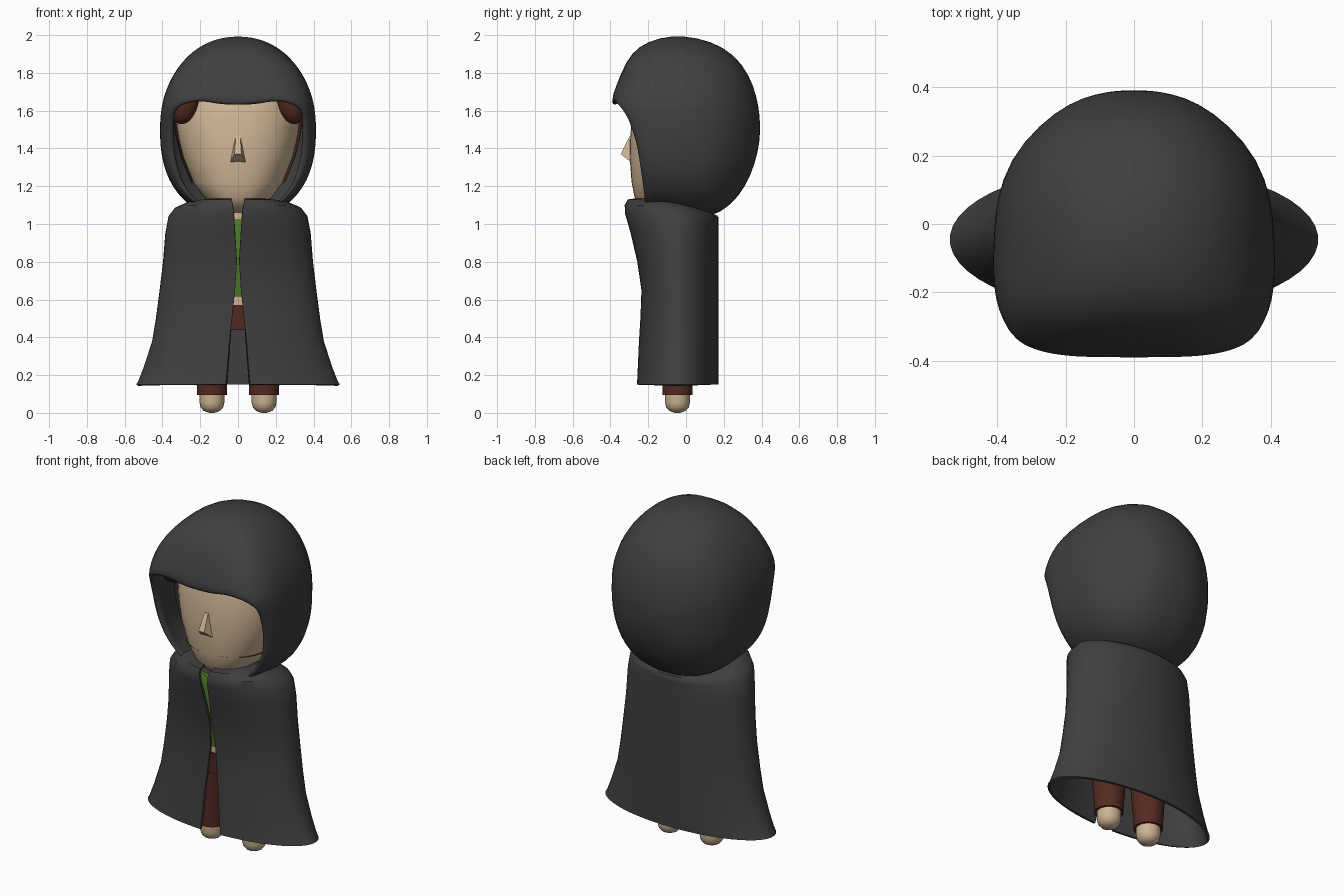
import bpy, bmesh, math
from mathutils import Vector

if "Cube" in bpy.data.objects:
    bpy.data.objects.remove(bpy.data.objects["Cube"])


def material(name, rgb):
    m = bpy.data.materials.new(name)
    m.diffuse_color = (*rgb, 1)
    m.use_nodes = True
    m.node_tree.nodes["Principled BSDF"].inputs["Base Color"].default_value = m.diffuse_color
    return m


GREY = material("charcoal cloth", (0.05, 0.05, 0.05))
SKIN = material("skin", (0.62, 0.46, 0.30))
BROWN = material("dark brown", (0.09, 0.023, 0.015))
GREEN = material("green cloth", (0.075, 0.21, 0.02))


def finish(bm, name, mat, angle=40, mods=()):
    bmesh.ops.recalc_face_normals(bm, faces=bm.faces)
    mesh = bpy.data.meshes.new(name)
    bm.to_mesh(mesh)
    bm.free()
    mesh.materials.append(mat)
    ob = bpy.data.objects.new(name, mesh)
    bpy.context.collection.objects.link(ob)
    bpy.ops.object.select_all(action='DESELECT')
    ob.select_set(True)
    bpy.context.view_layer.objects.active = ob
    for kind, settings in mods:
        mod = ob.modifiers.new(kind, kind)
        for key, value in settings.items():
            setattr(mod, key, value)
        bpy.ops.object.modifier_apply(modifier=mod.name)
    if angle:
        bpy.ops.object.shade_smooth_by_angle(angle=math.radians(angle))
    return ob


def skin_rings(rings, closed=True, caps=(True, True)):
    """Bridge equal-length rings of points into a surface."""
    bm = bmesh.new()
    rows = [[bm.verts.new(p) for p in ring] for ring in rings]
    n = len(rows[0])
    for a, b in zip(rows, rows[1:]):
        for i in range(n if closed else n - 1):
            j = (i + 1) % n
            bm.faces.new((a[i], a[j], b[j], b[i]))
    for row, cap in zip((rows[0], rows[-1]), caps):
        if cap:
            bm.faces.new(row)
    return bm


def power(v, e):
    return math.copysign(abs(v) ** (2 / e), v)


def upright(rows, x=0, e=2, n=32):
    """Horizontal rings from rows of height, half width, front y, back y."""
    out = []
    for z, w, yf, yb in rows:
        ang = [2 * math.pi * i / n for i in range(n)]
        out.append([(x + w * power(math.cos(a), e),
                     (yf + yb) / 2 + (yb - yf) / 2 * power(math.sin(a), e), z) for a in ang])
    return out


# Hood: arches from the back of the head to the rim, then rolled inside
# top y, bottom y, half width, top z, bottom z, upper exponent, brow peak
hood_rows = [
    (.392, .392, .04, 1.54, 1.46, 2, 0),
    (.385, .38, .11, 1.62, 1.38, 2, 0),
    (.36, .35, .19, 1.73, 1.27, 2, 0),
    (.30, .28, .28, 1.85, 1.14, 2.1, 0),
    (.20, .18, .365, 1.94, 1.055, 2.1, 0),
    (.06, .08, .405, 1.99, 1.03, 2.1, 0),
    (-.08, 0, .412, 2.0, 1.03, 2.1, .1),
    (-.20, -.07, .415, 1.97, 1.04, 2.2, .2),
    (-.29, -.13, .41, 1.91, 1.05, 2.5, .5),
    (-.345, -.18, .40, 1.80, 1.05, 3, .8),
    (-.395, -.205, .375, 1.69, 1.05, 3.6, 1),
    (-.39, -.21, .355, 1.655, 1.05, 4, 1),
    (-.36, -.195, .335, 1.655, 1.05, 4, 1),
    (-.31, -.16, .35, 1.71, 1.05, 3.5, .8),
    (-.10, -.05, .37, 1.90, 1.06, 2.5, .2),
]


def hood_ring(yt, yb, w, zt, zb, e, k, n=48):
    zm = 1.5
    pts = []
    for i in range(n):
        a = 2 * math.pi * (i + .5) / n
        c, s = math.cos(a), math.sin(a)
        ee, h = (e, zt - zm) if s > 0 else (2.4, zm - zb)
        x, z = w * power(c, ee), zm + h * power(s, ee)
        u = min(1, max(0, (z - zb) / (zt - zb)))
        y = yb + (yt - yb) * ((1 - k) * u + k * (.45 * u + .55 * u ** 6))
        if s > 0 and k == 1:  # dip in the middle of the brow
            z -= .045 * math.exp(-(x / .12) ** 2)
        pts.append((x, y, z))
    return pts


finish(skin_rings([hood_ring(*r) for r in hood_rows], caps=(True, False)), "hood", GREY, 60,
       [("SUBSURF", {"levels": 1})])

# Cloak: flared wrap, split down the front
# height, half width, front y, back y, half gap
cloak_rows = [
    (.15, .54, -.262, .172, .065), (.17, .528, -.26, .172, .063),
    (.25, .497, -.256, .172, .055), (.38, .455, -.25, .172, .045),
    (.50, .435, -.242, .172, .032), (.65, .415, -.236, .172, .016),
    (.80, .397, -.258, .172, .006), (.95, .385, -.293, .172, .015),
    (1.05, .368, -.322, .172, .022), (1.10, .335, -.326, .172, .028),
    (1.13, .27, -.31, .165, .033), (1.14, .16, -.24, .11, .036),
]


def cloak_ring(z, w, yf, yb, gap, n=48):
    yc = -.045
    start = math.asin(gap / w)
    pts = []
    for i in range(n + 1):
        a = start + (2 * math.pi - 2 * start) * i / n
        c = math.cos(a)
        drop = .085 * ((1 - c) / 2) ** 2 * max(0, z - 1) / .13
        pts.append((w * math.sin(a), yc + (yf - yc if c > 0 else yc - yb) * c, z - drop))
    return pts


finish(skin_rings([cloak_ring(*r) for r in cloak_rows], closed=False, caps=(False, False)),
       "cloak", GREY, 40, [("SOLIDIFY", {"thickness": .014, "offset": -1})])

# Head and neck
head_rows = [(1.06, .08, -.19, .08), (1.10, .13, -.245, .12), (1.14, .18, -.272, .16),
             (1.22, .238, -.288, .22), (1.35, .29, -.298, .28), (1.45, .315, -.296, .30),
             (1.55, .33, -.287, .31), (1.66, .325, -.265, .30), (1.76, .29, -.22, .25),
             (1.85, .22, -.15, .17), (1.91, .1, -.08, .08)]
finish(skin_rings(upright(head_rows, e=2.3, n=40)), "head", SKIN, 60)
finish(skin_rings(upright([(.98, .09, -.19, .06), (1.14, .09, -.19, .06)])), "neck", SKIN)

# Nose: small faceted wedge
bm = bmesh.new()
for s in (-1, 1):
    for x, y, z in ((.012, -.298, 1.465), (.042, -.29, 1.325), (.018, -.345, 1.37),
                    (.042, -.25, 1.325), (.012, -.25, 1.465)):
        bm.verts.new((s * x, y, z))
bmesh.ops.convex_hull(bm, input=bm.verts)
finish(bm, "nose", SKIN, 0)

# Hair: cap behind the face and a lock at each temple
bm = skin_rings(upright([(z, w + .012, yf, yb + .012) for z, w, yf, yb in head_rows[3:]],
                        e=2.3, n=40))
bmesh.ops.delete(bm, geom=[f for f in bm.faces if f.calc_center_median().y < -.06],
                 context='FACES')
finish(bm, "hair_cap", BROWN, 60)
for side, s in (("left", -1), ("right", 1)):
    bm = bmesh.new()
    bmesh.ops.create_uvsphere(bm, u_segments=20, v_segments=12, radius=1)
    for v in bm.verts:
        v.co = Vector((s * (.275 + .075 * v.co.x), -.19 + .07 * v.co.y,
                       1.635 + .10 * v.co.z - .035 * v.co.x))
    finish(bm, side + "_hair_lock", BROWN, 60)

    # Trouser leg and rounded foot
    x = s * .138
    leg = [(z, r, -.045 - r, -.045 + r) for z, r in ((.095, .079), (.14, .08), (.47, .105))]
    finish(skin_rings(upright(leg, x)), side + "_trouser_leg", BROWN)
    foot = [(z, r, -.045 - r, -.045 + r) for z, r in
            ((.005, .03), (.012, .045), (.03, .06), (.055, .066), (.12, .066))]
    foot.insert(0, (0, .012, -.057, -.033))
    finish(skin_rings(upright(foot, x, n=24)), side + "_foot", SKIN, 60)

# Torso: trouser top, bare waist and tunic
finish(skin_rings(upright([(.44, .235, -.16, .08), (.57, .21, -.17, .09)])), "trouser_top", BROWN)
finish(skin_rings(upright([(.565, .195, -.165, .085), (.63, .195, -.165, .085)])), "waist", SKIN)
finish(skin_rings(upright([(.615, .205, -.18, .10), (.8, .21, -.20, .11),
                           (.97, .22, -.215, .12), (1.025, .19, -.20, .10)])), "tunic", GREEN)
